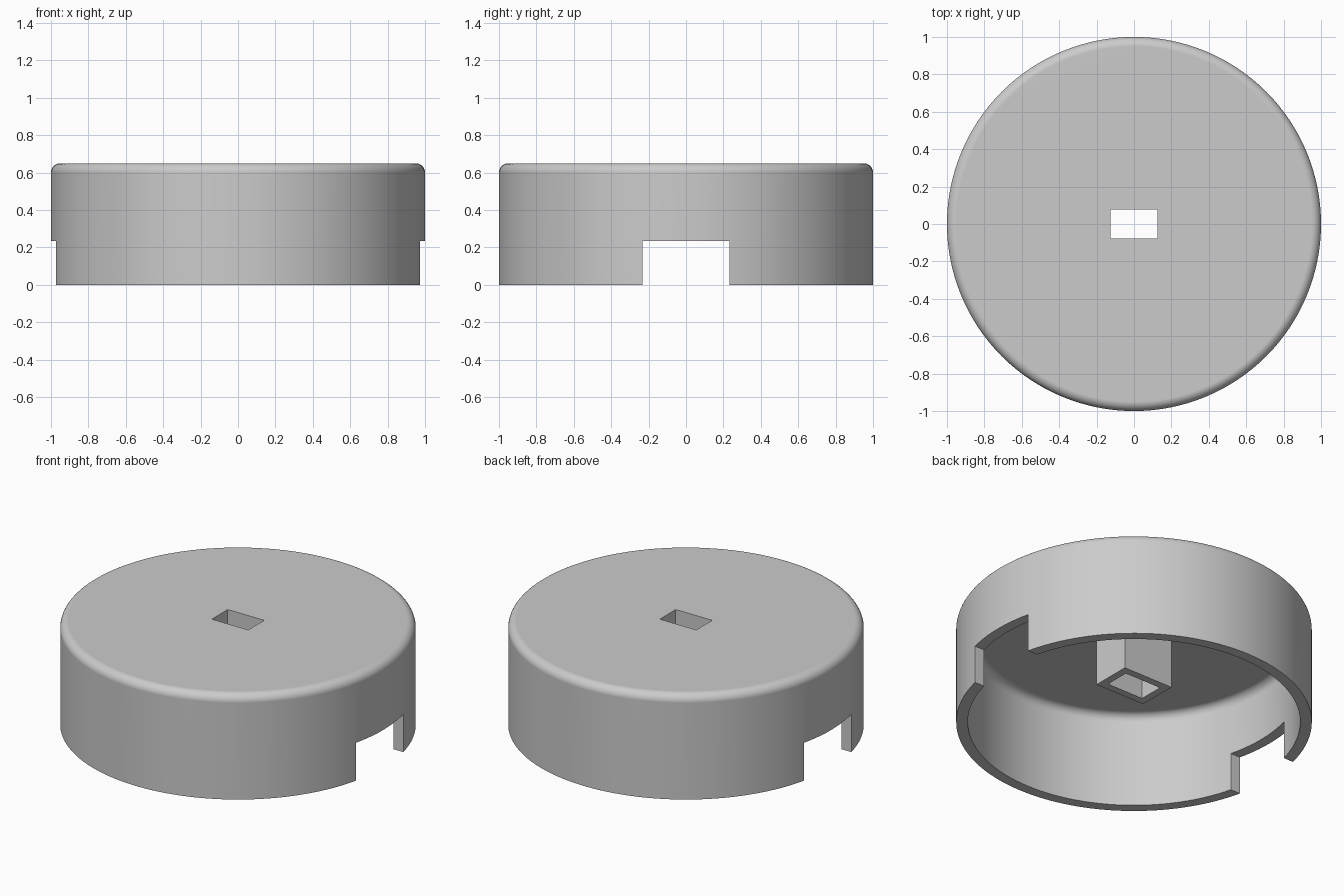
import bpy
import bmesh
import math
from mathutils import Vector, Matrix

cube = bpy.data.objects.get("Cube")
if cube:
    bpy.data.objects.remove(cube, do_unlink=True)

HEIGHT, WALL, FILLET = 0.65, 0.065, 0.05
CEILING = HEIGHT - WALL
NOTCH = 0.235
SLOT = (0.25, 0.156)
BOSS_WALL = 0.046

grey = bpy.data.materials.new("plain grey")
grey.use_nodes = True
grey.diffuse_color = (0.6, 0.6, 0.6, 1)
grey.node_tree.nodes["Principled BSDF"].inputs["Base Color"].default_value = (0.6, 0.6, 0.6, 1)


def finish(bm, name):
    bmesh.ops.recalc_face_normals(bm, faces=bm.faces)
    mesh = bpy.data.meshes.new(name)
    bm.to_mesh(mesh)
    bm.free()
    mesh.materials.append(grey)
    obj = bpy.data.objects.new(name, mesh)
    bpy.context.collection.objects.link(obj)
    return obj


def box(name, size_x, size_y, z0, z1):
    bm = bmesh.new()
    place = Matrix.Translation((0, 0, (z0 + z1) / 2)) @ Matrix.Diagonal((size_x, size_y, z1 - z0, 1))
    bmesh.ops.create_cube(bm, size=1, matrix=place)
    return finish(bm, name)


def rounded_corner(radius, top, steps=8):
    """Quarter arc from the wall up to the flat."""
    angles = [math.pi / 2 * i / steps for i in range(steps + 1)]
    return [Vector((radius - FILLET + FILLET * math.cos(a), 0,
                    top - FILLET + FILLET * math.sin(a))) for a in angles]


def lathe(name, profile, segments=128):
    bm = bmesh.new()
    verts = [bm.verts.new(p) for p in profile]
    edges = [bm.edges.new(pair) for pair in zip(verts, verts[1:])]
    bmesh.ops.spin(bm, geom=verts + edges, cent=(0, 0, 0), axis=(0, 0, 1),
                   angle=math.tau, steps=segments)
    bmesh.ops.remove_doubles(bm, verts=bm.verts, dist=0.0001)
    return finish(bm, name)


def cut(obj, cutter):
    mod = obj.modifiers.new("cut", "BOOLEAN")
    mod.operation = "DIFFERENCE"
    mod.solver = "EXACT"
    mod.object = cutter
    bpy.context.view_layer.objects.active = obj
    bpy.ops.object.modifier_apply(modifier=mod.name)


# Round cap: hollow shell with rounded top rim and matching inner fillet
inner = 1 - WALL
outside = [Vector((1, 0, 0))] + rounded_corner(1, HEIGHT) + [Vector((0, 0, HEIGHT))]
inside = [Vector((inner, 0, 0))] + rounded_corner(inner, CEILING) + [Vector((0, 0, CEILING))]
cap = lathe("cap_shell", outside[::-1] + inside)

# Rectangular socket hanging below the ceiling
socket = box("centre_socket", SLOT[0] + 2 * BOSS_WALL, SLOT[1] + 2 * BOSS_WALL, NOTCH, CEILING)

# Side notches and the slot through the middle
notch_cutter = box("notch_cutter", 3, 2 * NOTCH - 0.006, -0.5, NOTCH)
slot_cutter = box("slot_cutter", *SLOT, -0.5, 1)
cut(cap, notch_cutter)
cut(cap, slot_cutter)
cut(socket, slot_cutter)
for cutter in (notch_cutter, slot_cutter):
    bpy.data.objects.remove(cutter, do_unlink=True)

# Smooth curved walls, keeping the cut edges sharp
bpy.ops.object.select_all(action="DESELECT")
cap.select_set(True)
bpy.context.view_layer.objects.active = cap
bpy.ops.object.shade_smooth_by_angle(angle=math.radians(30))
weighted = cap.modifiers.new("flat_top_normals", "WEIGHTED_NORMAL")
weighted.keep_sharp = True
